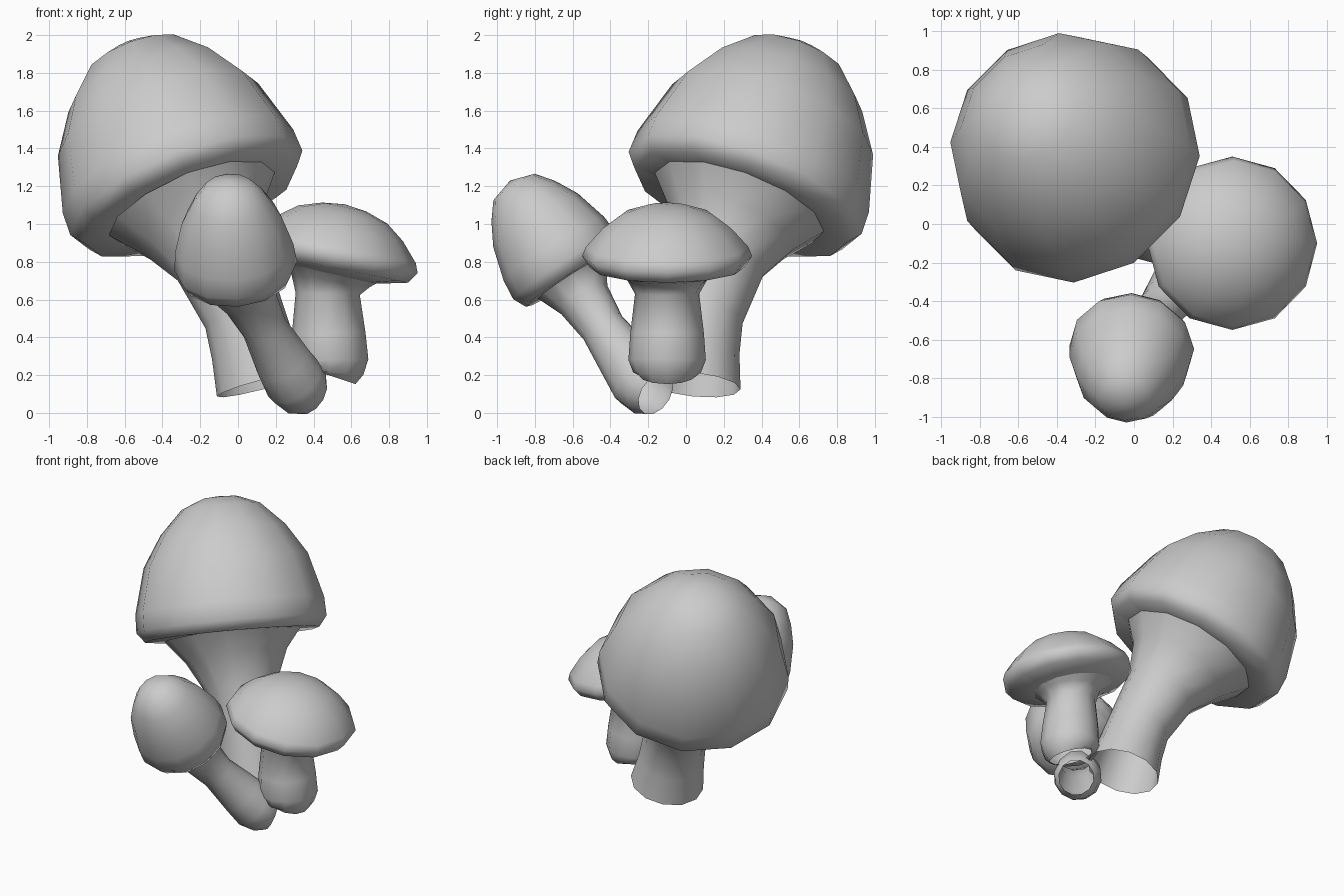
import bpy, bmesh, math
from mathutils import Vector

SIDES = 12
UP = Vector((0, 0, 1))

if "Cube" in bpy.data.objects:
    bpy.data.objects.remove(bpy.data.objects["Cube"])

grey = bpy.data.materials.new("plain_grey")
grey.use_nodes = True
grey.diffuse_color = (0.6, 0.6, 0.6, 1)
grey.node_tree.nodes["Principled BSDF"].inputs["Base Color"].default_value = (0.6, 0.6, 0.6, 1)


def loft(name, rings):
    """Skin a list of (centre, normal, radius) rings; zero radius makes a tip."""
    bm = bmesh.new()
    loops = []
    for centre, normal, radius in rings:
        turn = UP.rotation_difference(normal)
        count = SIDES if radius > 0 else 1
        loop = []
        for i in range(count):
            a = math.tau * i / SIDES
            offset = Vector((math.cos(a), math.sin(a), 0)) * radius
            loop.append(bm.verts.new(centre + turn @ offset))
        loops.append(loop)
    for low, high in zip(loops, loops[1:]):
        for i in range(SIDES):
            j = (i + 1) % SIDES
            if len(high) == 1:
                bm.faces.new((low[i], low[j], high[0]))
            elif len(low) == 1:
                bm.faces.new((low[0], high[j], high[i]))
            else:
                bm.faces.new((low[i], low[j], high[j], high[i]))
    for face in bm.faces:
        face.smooth = True
    mesh = bpy.data.meshes.new(name)
    bm.to_mesh(mesh)
    bm.free()
    mesh.materials.append(grey)
    obj = bpy.data.objects.new(name, mesh)
    bpy.context.collection.objects.link(obj)
    return obj


def cap(name, centre, axis, profile):
    """Profile of (radius, height) turned about a leaning axis."""
    c, n = Vector(centre), Vector(axis).normalized()
    loft(name, [(c + n * h, n, r) for r, h in profile])


def stem(name, path):
    """Open tube along (x, y, z, radius) points."""
    points = [Vector(p[:3]) for p in path]
    last = len(points) - 1
    rings = []
    for i, p in enumerate(points):
        tangent = points[min(i + 1, last)] - points[max(i - 1, 0)]
        rings.append((p, tangent.normalized(), path[i][3]))
    loft(name, rings)


# Large mushroom, leaning back and to one side
stem("large_stem", [(0.13, 0.04, 0.15, 0.25), (0.08, 0.06, 0.34, 0.225),
                    (0.03, 0.09, 0.52, 0.215), (-0.09, 0.17, 0.8, 0.25),
                    (-0.18, 0.24, 0.98, 0.35), (-0.24, 0.29, 1.12, 0.48)])
cap("large_cap", (-0.26, 0.30, 1.13), (-0.34, 0.33, 0.88),
    [(0, 0.02), (0.36, -0.02), (0.6, -0.03), (0.655, 0.04), (0.65, 0.17),
     (0.565, 0.48), (0.43, 0.69), (0.27, 0.85), (0.12, 0.91), (0, 0.92)])

# Small front mushroom, leaning forward with a bulbous foot
stem("front_stem", [(0.38, -0.16, 0.1, 0.12), (0.35, -0.19, 0.12, 0.15),
                    (0.3, -0.24, 0.17, 0.165), (0.24, -0.31, 0.27, 0.15),
                    (0.14, -0.44, 0.45, 0.12), (0.06, -0.54, 0.6, 0.145),
                    (0.01, -0.61, 0.71, 0.21), (0, -0.63, 0.76, 0.27)])
cap("front_cap", (-0.01, -0.63, 0.76), (-0.08, -0.54, 0.84),
    [(0, -0.01), (0.18, -0.05), (0.29, -0.05), (0.325, 0.02), (0.315, 0.13),
     (0.265, 0.31), (0.2, 0.43), (0.13, 0.52), (0, 0.56)])

# Broad mushroom with a wide, shallow cap
stem("broad_stem", [(0.48, -0.1, 0.2, 0.15), (0.485, -0.1, 0.215, 0.18),
                    (0.485, -0.1, 0.28, 0.205), (0.48, -0.1, 0.42, 0.195),
                    (0.475, -0.1, 0.63, 0.17), (0.49, -0.1, 0.7, 0.21),
                    (0.5, -0.1, 0.78, 0.33)])
cap("broad_cap", (0.51, -0.1, 0.83), (0.2, 0, 0.98),
    [(0, -0.06), (0.2, -0.11), (0.41, -0.06), (0.45, 0), (0.43, 0.05),
     (0.34, 0.15), (0.24, 0.225), (0.12, 0.265), (0, 0.28)])
